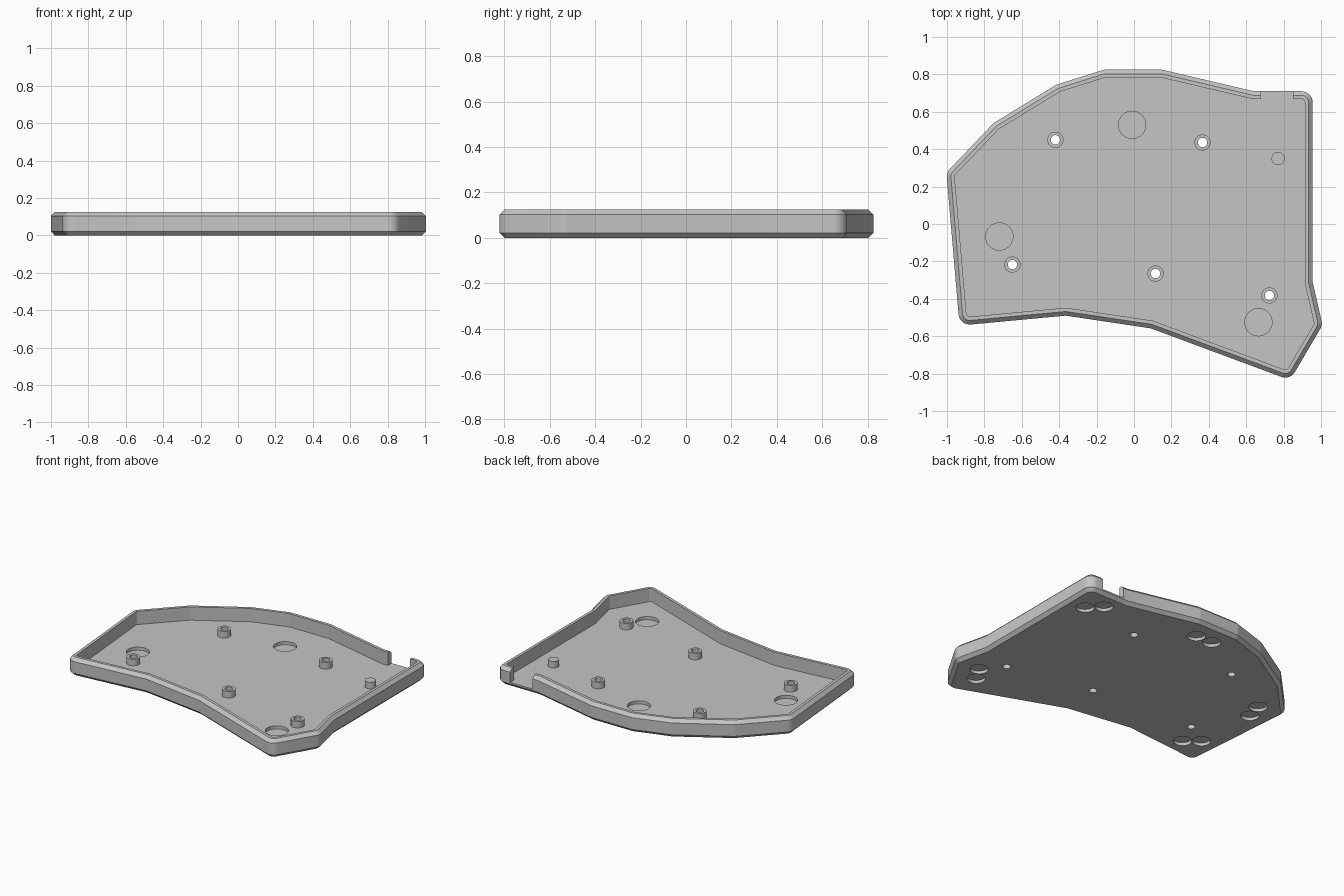
import bpy, bmesh, math
from mathutils import Vector

if "Cube" in bpy.data.objects:
    bpy.data.objects.remove(bpy.data.objects["Cube"])

HEIGHT, FLOOR, CHAMFER, WALL, RADIUS = 0.125, 0.033, 0.022, 0.042, 0.06

grey = bpy.data.materials.new("matte grey")
grey.use_nodes = True
grey.diffuse_color = (0.56, 0.56, 0.56, 1)
grey.node_tree.nodes["Principled BSDF"].inputs["Base Color"].default_value = (0.56, 0.56, 0.56, 1)

# Plan outline, counter-clockwise, starting beside the cable opening
BACK = 0.71
OPENING = (0.68, 0.85)
OUTLINE = [Vector(p) for p in [
    (0.64, BACK), (0.15, 0.825), (-0.16, 0.825), (-0.415, 0.745), (-0.75, 0.54),
    (-1.003, 0.275), (-0.933, -0.543), (-0.365, -0.49), (0.09, -0.558), (0.835, -0.835),
    (1.008, -0.54), (0.955, -0.31), (0.955, BACK)]]
SCREWS = [(-0.42, 0.45), (0.366, 0.436), (-0.65, -0.217), (0.115, -0.265), (0.724, -0.382)]
ROUND_POCKETS = [(-0.01, 0.53), (-0.72, -0.067), (0.665, -0.525)]
FOOT_POCKETS = [(0.822, 0.503), (0.739, 0.587), (0.057, 0.677), (-0.067, 0.677), (0.835, -0.518),
                (0.773, -0.62), (-0.811, 0.244), (-0.843, 0.127), (-0.722, -0.387), (-0.815, -0.313)]


def ring(inset, z):
    """Outline moved inward with rounded convex corners; its last segment spans the opening."""
    points, n = [Vector((OPENING[0], BACK - inset))], len(OUTLINE)
    for i, p in enumerate(OUTLINE):
        a = (p - OUTLINE[i - 1]).normalized()
        b = (OUTLINE[(i + 1) % n] - p).normalized()
        na, nb = Vector((-a.y, a.x)), Vector((-b.y, b.x))
        miter = (na + nb) / (1 + na.dot(nb))
        if a.x * b.y - a.y * b.x < 0:
            points.append(p + miter * inset)
            continue
        centre = p + miter * RADIUS
        start, turn = math.atan2(-na.y, -na.x), a.angle(b)
        for k in range(9):
            t = start + turn * k / 8
            points.append(centre + Vector((math.cos(t), math.sin(t))) * (RADIUS - inset))
    points.append(Vector((OPENING[1], BACK - inset)))
    return [(*p, z) for p in points]


def circle(spot, r, z):
    return [(spot[0] + r * math.cos(k * math.pi / 16), spot[1] + r * math.sin(k * math.pi / 16), z)
            for k in range(32)]


def add_loop(bm, points):
    return [bm.verts.new(p) for p in points]


def bridge(bm, lo, hi, first=0):
    for i in range(first, len(lo)):
        bm.faces.new((lo[i - 1], lo[i], hi[i], hi[i - 1]))


def fill(bm, loops, up):
    """Fill a flat region bounded by an outer loop and hole loops."""
    edges = []
    for loop in loops:
        for i, v in enumerate(loop):
            edges.append(bm.edges.get((loop[i - 1], v)) or bm.edges.new((loop[i - 1], v)))
    bmesh.ops.triangle_fill(bm, use_beauty=True, edges=edges, normal=(0, 0, up))


def finish(bm, name):
    mesh = bpy.data.meshes.new(name)
    bm.to_mesh(mesh)
    bm.free()
    mesh.materials.append(grey)
    obj = bpy.data.objects.new(name, mesh)
    bpy.context.collection.objects.link(obj)
    bpy.ops.object.select_all(action='DESELECT')
    obj.select_set(True)
    bpy.context.view_layer.objects.active = obj
    bpy.ops.object.shade_smooth_by_angle(angle=math.radians(20))


# Tray base and its chamfered wall, left open along the cable opening
tray = bmesh.new()
base = add_loop(tray, ring(CHAMFER, 0))
shoulder = add_loop(tray, ring(0, CHAMFER))
wall = [add_loop(tray, ring(d, z)) for d, z in [
    (0, FLOOR), (0, HEIGHT - CHAMFER), (CHAMFER, HEIGHT), (WALL, HEIGHT), (WALL, FLOOR)]]
bridge(tray, base, shoulder)
bridge(tray, shoulder, wall[0])
for lower, upper in zip(wall, wall[1:]):
    bridge(tray, lower, upper, first=1)
for end in (0, -1):
    tray.faces.new([loop[end] for loop in wall])
tray.faces.new((wall[0][-1], wall[0][0], wall[-1][0], wall[-1][-1]))

# Screw holes through the floor
top_loops, bottom_loops = [wall[-1]], [base]
for spot in SCREWS:
    low, high = (add_loop(tray, circle(spot, 0.025, z)) for z in (0, FLOOR))
    bridge(tray, low, high)
    bottom_loops.append(low)
    top_loops.append(high)

# Blind pockets in the floor and paired foot pockets underneath
for spots, r, rim_z, end_z, loops in [
        (ROUND_POCKETS, 0.073, FLOOR, 0.011, top_loops),
        (FOOT_POCKETS, 0.058, 0, 0.021, bottom_loops)]:
    for spot in spots:
        rim, end = (add_loop(tray, circle(spot, r, z)) for z in (rim_z, end_z))
        bridge(tray, rim, end)
        tray.faces.new(end)
        loops.append(rim)
fill(tray, top_loops, 1)
fill(tray, bottom_loops, -1)
bmesh.ops.recalc_face_normals(tray, faces=tray.faces)
if tray.calc_volume(signed=True) < 0:
    bmesh.ops.reverse_faces(tray, faces=tray.faces)
finish(tray, "case_tray")

# Hollow standoffs around the screw holes
POST_TOP = FLOOR + 0.045
for number, spot in enumerate(SCREWS, 1):
    post = bmesh.new()
    rings = [add_loop(post, circle(spot, r, z)) for r, z in [
        (0.043, FLOOR), (0.043, POST_TOP), (0.025, POST_TOP), (0.025, FLOOR)]]
    for lower, upper in zip(rings, rings[1:]):
        bridge(post, lower, upper)
    finish(post, f"standoff_{number}")

# Solid support peg
peg = bmesh.new()
foot, head = (add_loop(peg, circle((0.77, 0.35), 0.035, z)) for z in (FLOOR, POST_TOP))
bridge(peg, foot, head)
peg.faces.new(head)
finish(peg, "support_peg")
